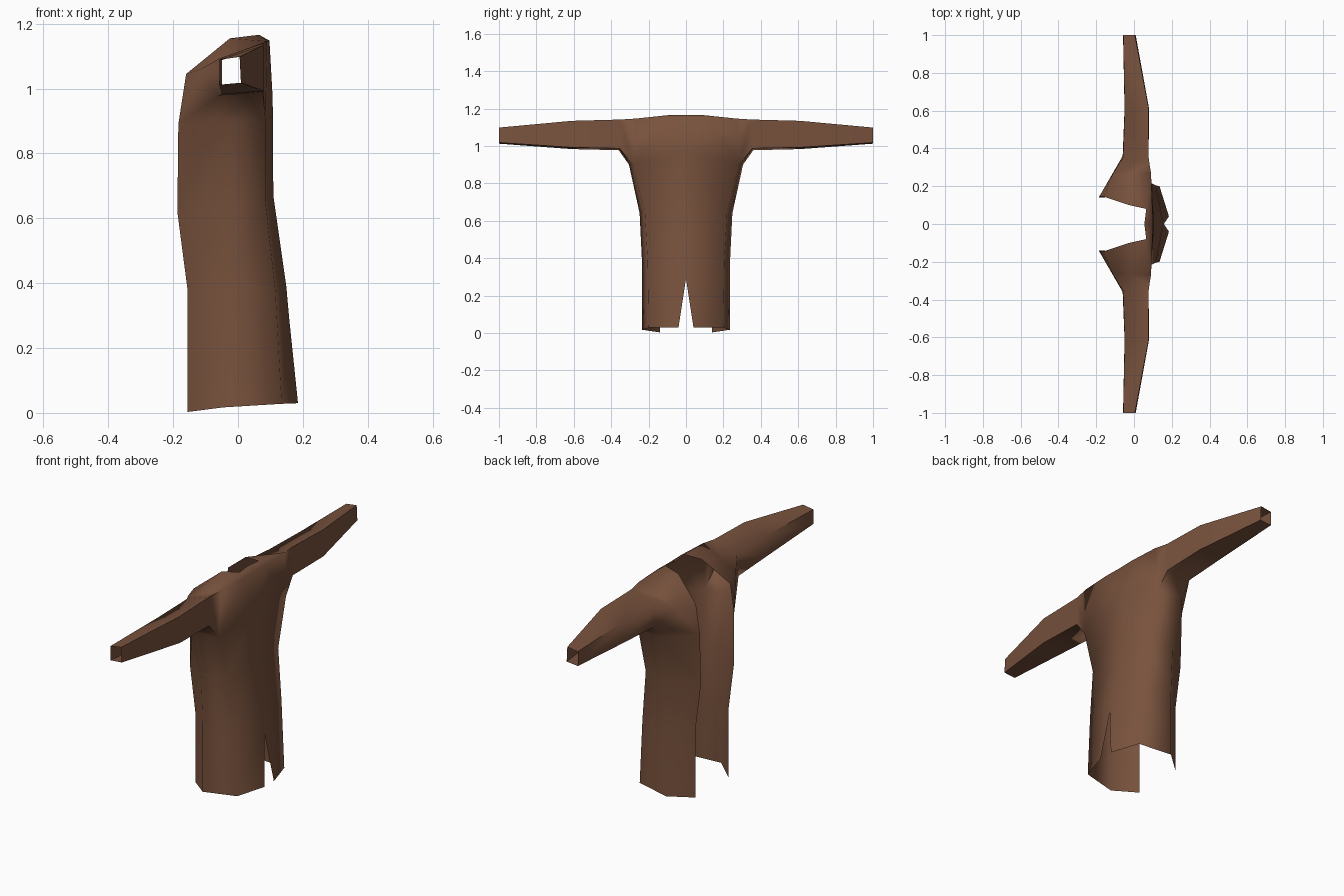
import bpy, bmesh, math

if "Cube" in bpy.data.objects:
    bpy.data.objects.remove(bpy.data.objects["Cube"])

mat = bpy.data.materials.new("brown_cloth")
mat.diffuse_color = (0.19, 0.085, 0.047, 1)
mat.use_nodes = True
mat.node_tree.nodes["Principled BSDF"].inputs["Base Color"].default_value = mat.diffuse_color

bm = bmesh.new()


def ring(points):
    return [bm.verts.new(p) for p in points]


def loft(a, b, closed=False):
    n = len(a)
    for i in range(n if closed else n - 1):
        j = (i + 1) % n
        bm.faces.new((a[i], a[j], b[j], b[i]))


# Half of the body: each ring runs front edge, side, back corner, back centre
hem = ring([(-.155, .14, .003), (-.045, .235, .017), (.135, .2, .028), (.185, .04, .03)])
hip = ring([(-.155, .14, .375), (-.045, .235, .375), (.115, .205, .38), (.149, 0, .39)])
waist = ring([(-.187, .14, .62), (-.045, .248, .64), (.085, .22, .65), (.109, 0, .67)])
chest = ring([(-.184, .145, .89), (-.06, .305, .9), (.085, .285, .9), (.107, 0, .97)])
loft(hem[:3], hip[:3])
loft(hip, waist)
loft(waist, chest)

# Back vent
vent = bm.verts.new((.158, 0, .29))
bm.faces.new((hem[2], hem[3], vent, hip[2]))
bm.faces.new((hip[2], vent, hip[3]))

# Sleeve: front bottom, back bottom, back top, front top
arm = ring([(-.06, .36, .977), (.077, .355, .987), (.077, .35, 1.141), (-.058, .35, 1.093)])
elbow = ring([(-.05, .61, .983), (.08, .61, .992), (.078, .61, 1.134), (-.049, .61, 1.095)])
wrist = ring([(-.058, 1, 1.012), (.009, 1, 1.018), (.005, 1, 1.098), (-.057, 1, 1.089)])
loft(arm, elbow, True)
loft(elbow, wrist, True)

# Shoulder yoke and neckline
lapel, neck, collar, collar_mid, back_sh, back_mid, front_arm, back_arm = ring([
    (-.16, .145, 1.045), (-.025, .1, 1.155), (.065, .08, 1.166), (.055, 0, 1.166),
    (.097, .1, 1.148), (.097, 0, 1.146), (-.115, .26, 1.06), (.09, .27, 1.146)])
f, s, b, c = chest
fb, bb, bt, ft = arm
for face in ((s, b, bb, fb), (f, s, fb, front_arm), (fb, ft, front_arm),
             (f, front_arm, lapel), (lapel, front_arm, neck),
             (front_arm, ft, bt, back_arm), (neck, front_arm, back_arm),
             (neck, back_arm, collar), (b, bb, bt, back_arm),
             (b, back_arm, back_sh), (c, b, back_sh, back_mid),
             (back_sh, back_arm, collar), (back_mid, back_sh, collar, collar_mid)):
    bm.faces.new(face)

# Outward normals
bmesh.ops.recalc_face_normals(bm, faces=bm.faces[:])
bm.normal_update()
if sum(fc.normal.y * fc.calc_area() for fc in bm.faces if fc.calc_center_median().z < .8) < 0:
    bmesh.ops.reverse_faces(bm, faces=bm.faces[:])

mesh = bpy.data.meshes.new("coat")
bm.to_mesh(mesh)
bm.free()
coat = bpy.data.objects.new("coat", mesh)
bpy.context.collection.objects.link(coat)
mesh.materials.append(mat)

# Mirror to the other half
mirror = coat.modifiers.new("mirror", 'MIRROR')
mirror.use_axis = (False, True, False)
mirror.use_clip = True
bpy.context.view_layer.objects.active = coat
coat.select_set(True)
bpy.ops.object.modifier_apply(modifier=mirror.name)
bpy.ops.object.shade_smooth_by_angle(angle=math.radians(75))
